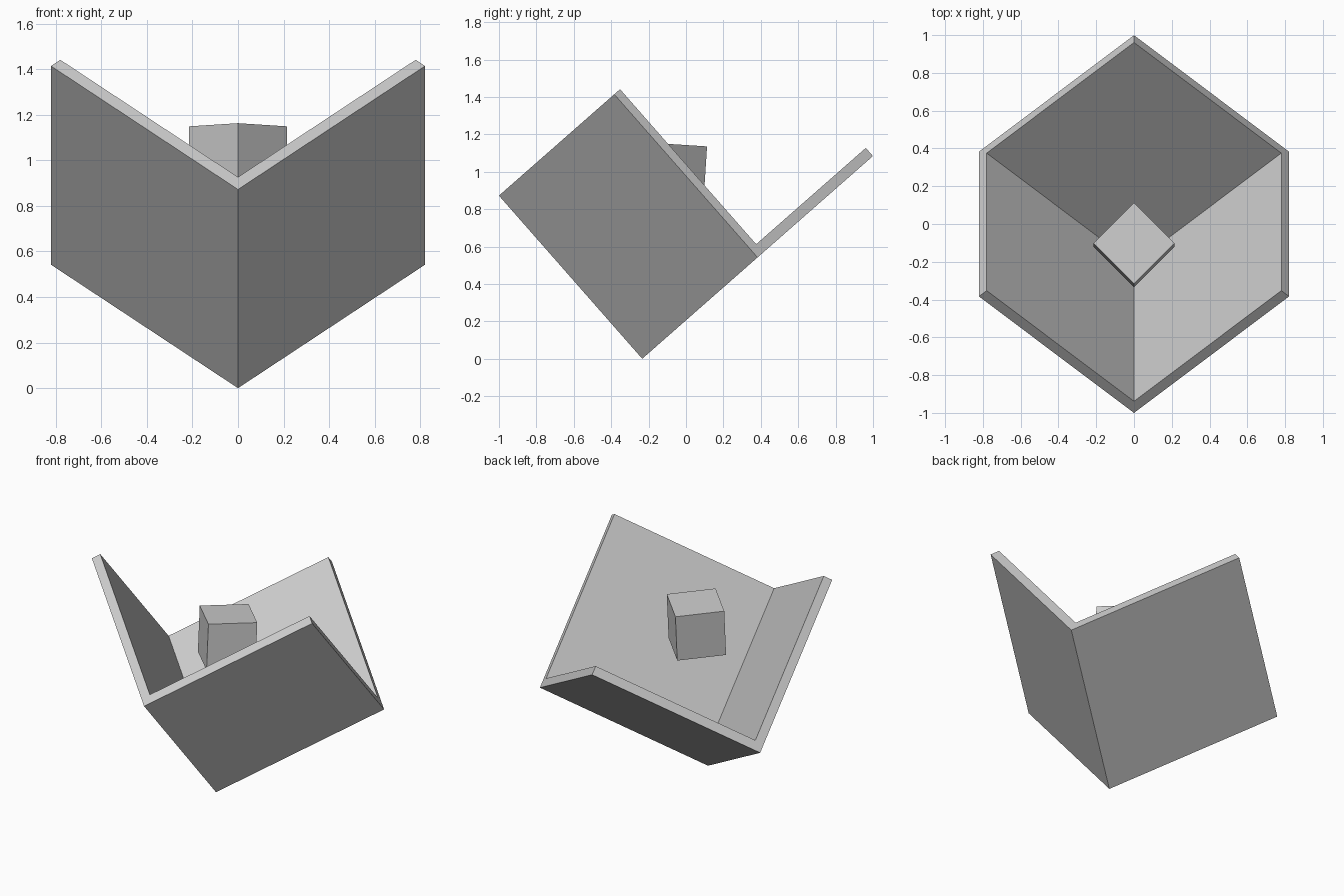
import bpy, bmesh
from math import radians
from mathutils import Matrix, Vector

if "Cube" in bpy.data.objects:
    bpy.data.objects.remove(bpy.data.objects["Cube"])

SIDE, WALL, TILT = 1.161, 0.058, radians(41.3)


def add_object(name, bm):
    mesh = bpy.data.meshes.new(name)
    bm.to_mesh(mesh)
    bm.free()
    obj = bpy.data.objects.new(name, mesh)
    bpy.context.collection.objects.link(obj)
    return obj


# Three square walls meeting at one corner: half of a cube's faces, thickened inward
bm = bmesh.new()
bmesh.ops.create_cube(bm, size=SIDE,
                      matrix=Matrix.Translation(Vector((1, 1, 1)) * SIDE / 2))
bm.normal_update()
open_faces = [f for f in bm.faces if sum(f.normal) > 0]
bmesh.ops.delete(bm, geom=open_faces, context='FACES')
corner = add_object("corner_walls", bm)
corner.matrix_world = (Matrix.Translation((0, -0.234, 0))
                       @ Matrix.Rotation(TILT, 4, 'X')
                       @ Matrix.Rotation(radians(45), 4, 'Z'))
solid = corner.modifiers.new("thickness", 'SOLIDIFY')
solid.thickness = WALL
solid.offset = -1
solid.use_even_offset = True
solid.use_quality_normals = True

# Small cube floating in the hollow, leaning slightly backward
bm = bmesh.new()
bmesh.ops.create_cube(bm, size=0.303)
cube = add_object("small_cube", bm)
cube.matrix_world = (Matrix.Translation((0, -0.111, 0.998))
                     @ Matrix.Rotation(radians(-3.7), 4, 'X')
                     @ Matrix.Rotation(radians(45), 4, 'Z'))
